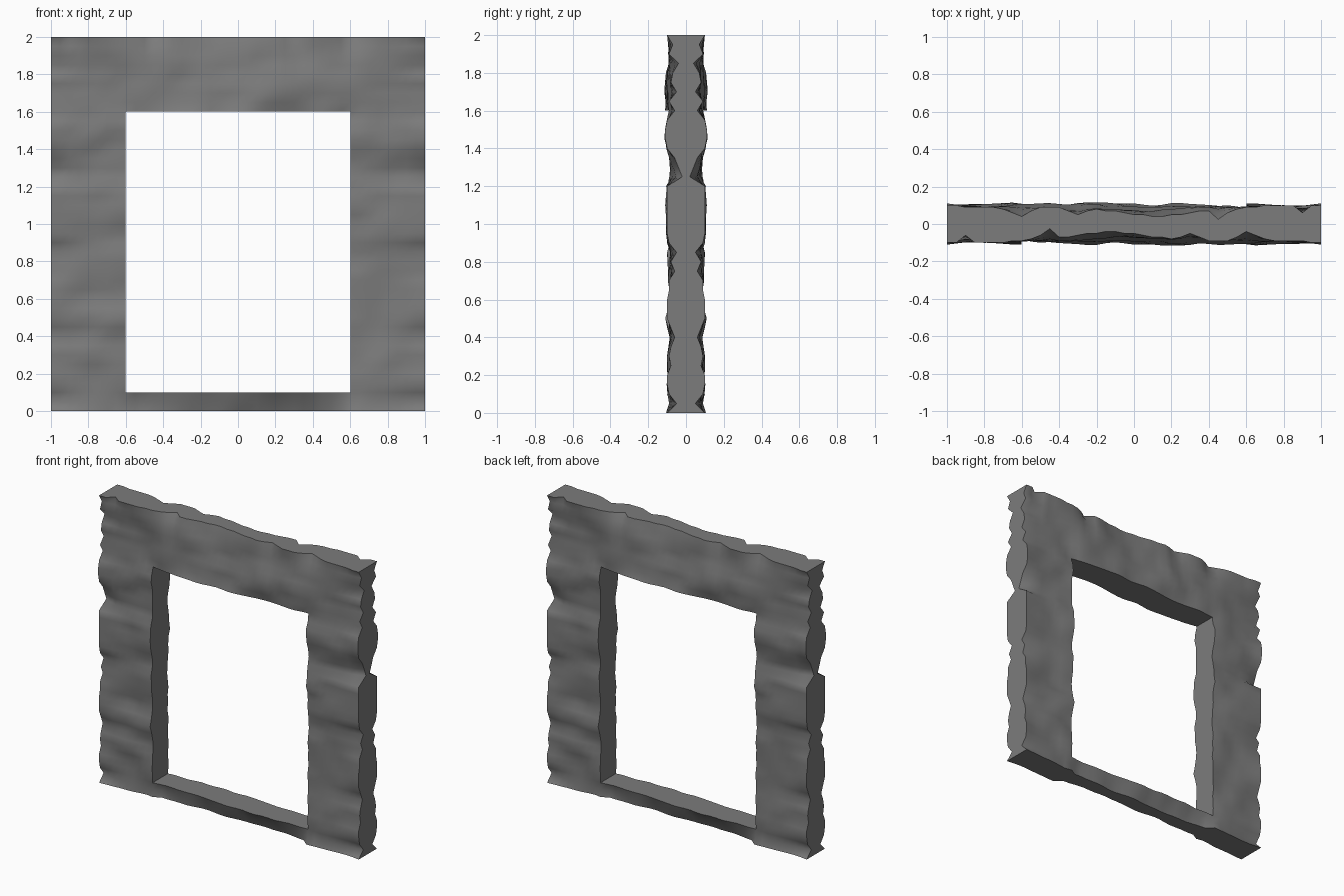
import bpy, bmesh
from math import exp
from mathutils import Vector, noise

if "Cube" in bpy.data.objects:
    bpy.data.objects.remove(bpy.data.objects["Cube"])

CELLS = 40
STEP = 2 / CELLS
# opening limits, in grid cells
LEFT, RIGHT, SILL, HEAD = 8, 32, 2, 32

# half thickness along the outer edges, in hundredths, one value per grid line
SIDE = [10, 5, 9, 10, 10, 8, 9, 8, 6, 8, 10, 10, 10, 9, 9, 6, 8, 5, 9, 10, 10,
        10, 10, 10, 10, 2, 4, 6, 10, 11, 11, 10, 6, 9, 5, 8, 7, 4, 9, 7, 10]
TOP = [10, 10, 6, 10, 10, 10, 10, 9, 9, 8, 6, 2.5, 7, 7, 6, 5, 5, 4, 4, 5, 5,
       6, 7, 7, 8, 7, 5, 7, 9, 9, 9, 7, 4, 6, 8, 9, 9, 9, 9, 10, 10]


def rough(x, z):
    """Weathered stone relief, stretched sideways into layers on the jambs."""
    broad = noise.noise(Vector((x * 2.5, z * 6, 3.7)))
    fine = noise.noise(Vector((x * 7, z * 11, 8.2)))
    return 0.088 + 0.028 * broad + 0.022 * fine


def half_depth(i, k):
    """Half thickness: rough stone blended into the outer edge profiles."""
    x, z = i * STEP - 1, k * STEP
    side = exp(-(1 - abs(x)) / 0.15)
    top = exp(-(2 - z) / 0.08)
    if i in (0, CELLS):
        side, top = 1, 0
    elif k == CELLS:
        side, top = 0, 1
    total = side + top
    if total > 1:
        side, top = side / total, top / total
    d = side * SIDE[k] / 100 + top * TOP[i] / 100
    d += (1 - side - top) * rough(x, z)
    # the foot of the sill is worn back
    if k < SILL and LEFT < i < RIGHT:
        d -= 0.02 * (SILL - k)
    return min(max(d, 0.02), 0.115)


def solid(i, k):
    inside = 0 <= i < CELLS and 0 <= k < CELLS
    return inside and not (LEFT <= i < RIGHT and SILL <= k < HEAD)


bm = bmesh.new()
verts = {}


def vert(i, k, back):
    """Grid point on the front, or on the back as the front turned half round."""
    key = (i, k, back)
    if key not in verts:
        y = half_depth(CELLS - i, k) if back else -half_depth(i, k)
        verts[key] = bm.verts.new((i * STEP - 1, y, k * STEP))
    return verts[key]


for i in range(CELLS):
    for k in range(CELLS):
        if not solid(i, k):
            continue
        ring = [(i, k), (i + 1, k), (i + 1, k + 1), (i, k + 1)]
        # rough front and back faces
        for back in (False, True):
            corners = [vert(a, b, back) for a, b in ring]
            if back:
                corners.reverse()
            bm.faces.new(corners).smooth = True
        # flat cut edges around the outside and the opening
        neighbours = [(i, k - 1), (i + 1, k), (i, k + 1), (i - 1, k)]
        for n, other in enumerate(neighbours):
            if not solid(*other):
                p, q = ring[n], ring[(n + 1) % 4]
                bm.faces.new([vert(*q, False), vert(*p, False),
                              vert(*p, True), vert(*q, True)])

# crisp arris between the rough faces and the cut edges
for e in bm.edges:
    if any(not f.smooth for f in e.link_faces):
        e.smooth = False
bmesh.ops.recalc_face_normals(bm, faces=bm.faces[:])

mesh = bpy.data.meshes.new("stone_frame")
bm.to_mesh(mesh)
bm.free()
frame = bpy.data.objects.new("stone_frame", mesh)
bpy.context.collection.objects.link(frame)

stone = bpy.data.materials.new("grey_stone")
stone.use_nodes = True
grey = (0.2, 0.2, 0.2, 1)
stone.diffuse_color = grey
bsdf = next(n for n in stone.node_tree.nodes if n.type == "BSDF_PRINCIPLED")
bsdf.inputs["Base Color"].default_value = grey
mesh.materials.append(stone)
